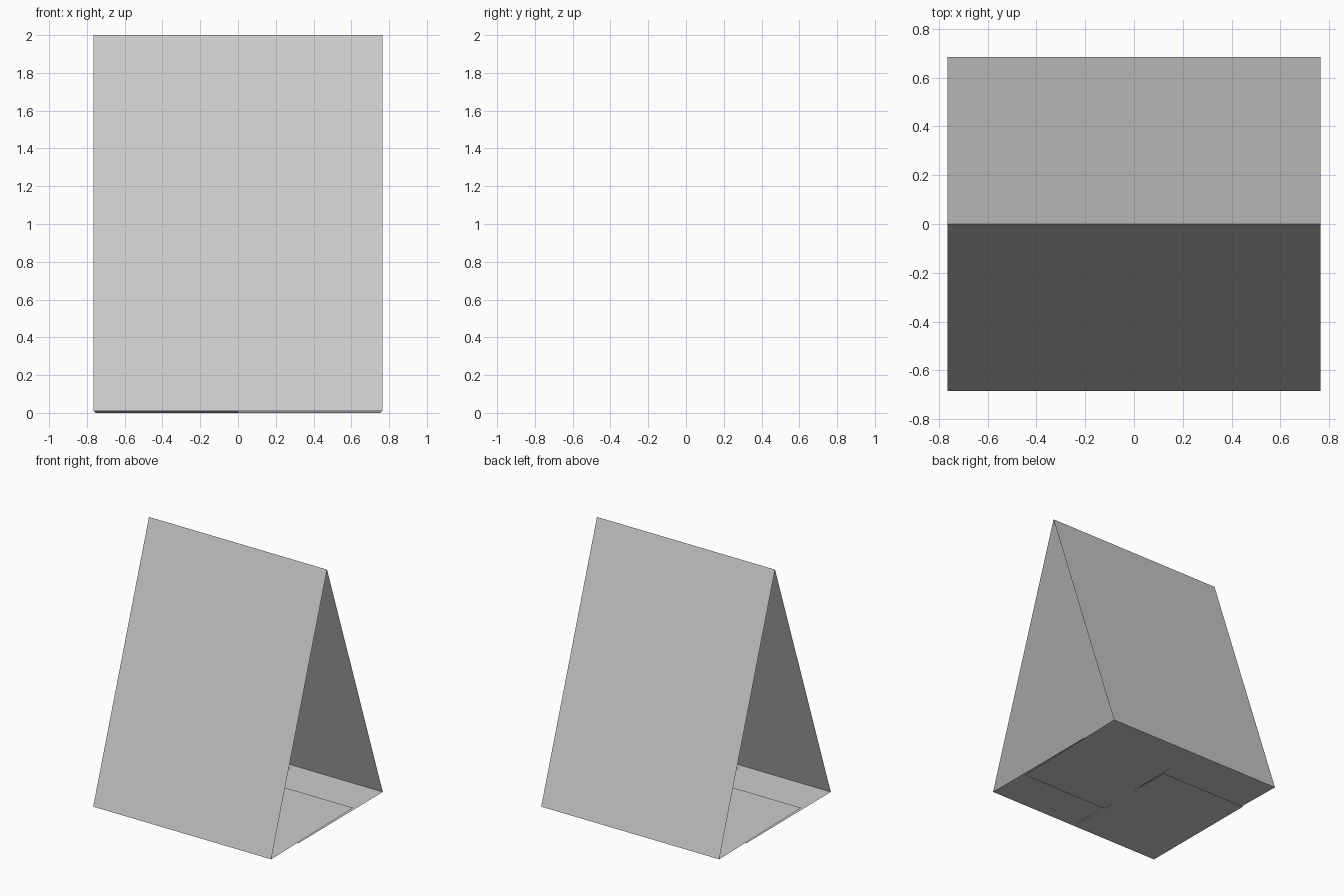
import bpy

if "Cube" in bpy.data.objects:
    bpy.data.objects.remove(bpy.data.objects["Cube"])

HALF_W, HALF_D, TOP = 0.765, 0.685, 2.0   # half width, half depth, ridge height
FOLD_Z = 0.011                            # height of the bottom folds
REACH = 0.335                             # how far a flap passes the centre
TIP_X = 0.755                             # flap half width


def sheet(name, verts, faces):
    mesh = bpy.data.meshes.new(name)
    mesh.from_pydata(verts, [], faces)
    obj = bpy.data.objects.new(name, mesh)
    bpy.context.collection.objects.link(obj)
    return obj


# Each side (s = 1 front, s = -1 back) is the other turned half a turn about z
for s, side in ((1, "front"), (-1, "back")):
    def turn(pts):
        return [(s * x, s * y, z) for x, y, z in pts]

    # Sloping display panel
    sheet(side + "_panel", turn([
        (-HALF_W, -HALF_D, FOLD_Z), (HALF_W, -HALF_D, FOLD_Z),
        (HALF_W, 0, TOP), (-HALF_W, 0, TOP)]), [(0, 1, 2, 3)])

    # Base flap, slit in the middle: one half rides over the other flap, one under
    sheet(side + "_base_flap", turn([
        (-HALF_W, -HALF_D, FOLD_Z), (0, -HALF_D, FOLD_Z), (HALF_W, -HALF_D, FOLD_Z),
        (TIP_X, REACH, 0.019), (0, REACH, 0.019),
        (0, REACH, 0.0), (-TIP_X, REACH, 0.0)]),
        [(1, 2, 3, 4), (0, 1, 5, 6)])
